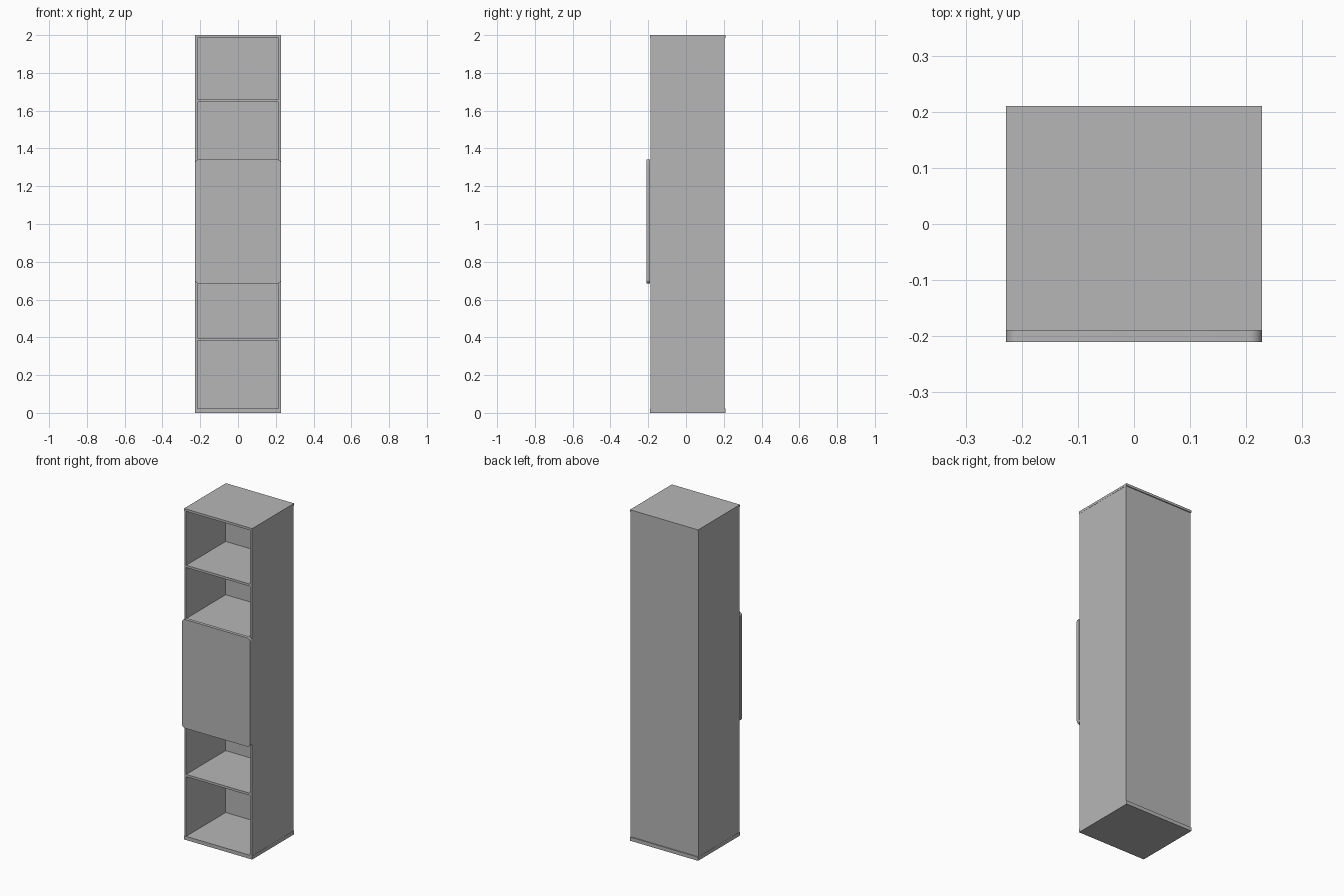
import bpy
import bmesh

cube = bpy.data.objects.get("Cube")
if cube:
    bpy.data.objects.remove(cube, do_unlink=True)

# Single painted board colour
paint = bpy.data.materials.new("grey_board")
paint.use_nodes = True
grey = (0.47, 0.47, 0.47, 1)
paint.diffuse_color = grey
paint.node_tree.nodes["Principled BSDF"].inputs["Base Color"].default_value = grey


def board(name, x, y, z, radius=0):
    """Box between (min, max) ranges; radius rounds the corners seen from the front."""
    bm = bmesh.new()
    bmesh.ops.create_cube(bm, size=1)
    for v in bm.verts:
        v.co = [r[0] if c < 0 else r[1] for c, r in zip(v.co, (x, y, z))]
    if radius:
        edges = [e for e in bm.edges
                 if abs(e.verts[0].co.y - e.verts[1].co.y) > 0.001]
        bmesh.ops.bevel(bm, geom=edges, offset=radius, segments=8,
                        profile=0.5, affect='EDGES')
    mesh = bpy.data.meshes.new(name)
    bm.to_mesh(mesh)
    bm.free()
    mesh.materials.append(paint)
    obj = bpy.data.objects.new(name, mesh)
    bpy.context.collection.objects.link(obj)
    return obj


W = 0.228          # half width
INNER = 0.214      # half width between the sides
FRONT, BACK = -0.19, 0.21
BOTTOM, TOP = 0.022, 1.986

# Top and base slabs
board("base_panel", (-W, W), (FRONT, BACK), (0, BOTTOM))
board("top_panel", (-W, W), (FRONT, BACK), (TOP, 2))

# Side and back panels
for name, a, b in (("left_side", INNER, W - 0.001), ("right_side", 0.001 - W, -INNER)):
    board(name, (a, b), (FRONT + 0.001, 0.204), (BOTTOM, TOP))
board("back_panel", (-INNER, INNER), (0.188, 0.204), (BOTTOM, TOP))

# Shelves, two of them closing the compartment behind the door
for name, z in (("lower_shelf", 0.382), ("door_floor_shelf", 0.686),
                ("door_top_shelf", 1.324), ("upper_shelf", 1.646)):
    board(name, (-INNER, INNER), (FRONT + 0.001, 0.188), (z, z + 0.014))

# Door with rounded corners
door = board("door", (-W, W), (-0.21, FRONT), (0.685, 1.342), radius=0.022)
bpy.context.view_layer.objects.active = door
door.select_set(True)
bpy.ops.object.shade_smooth_by_angle()
door.select_set(False)
